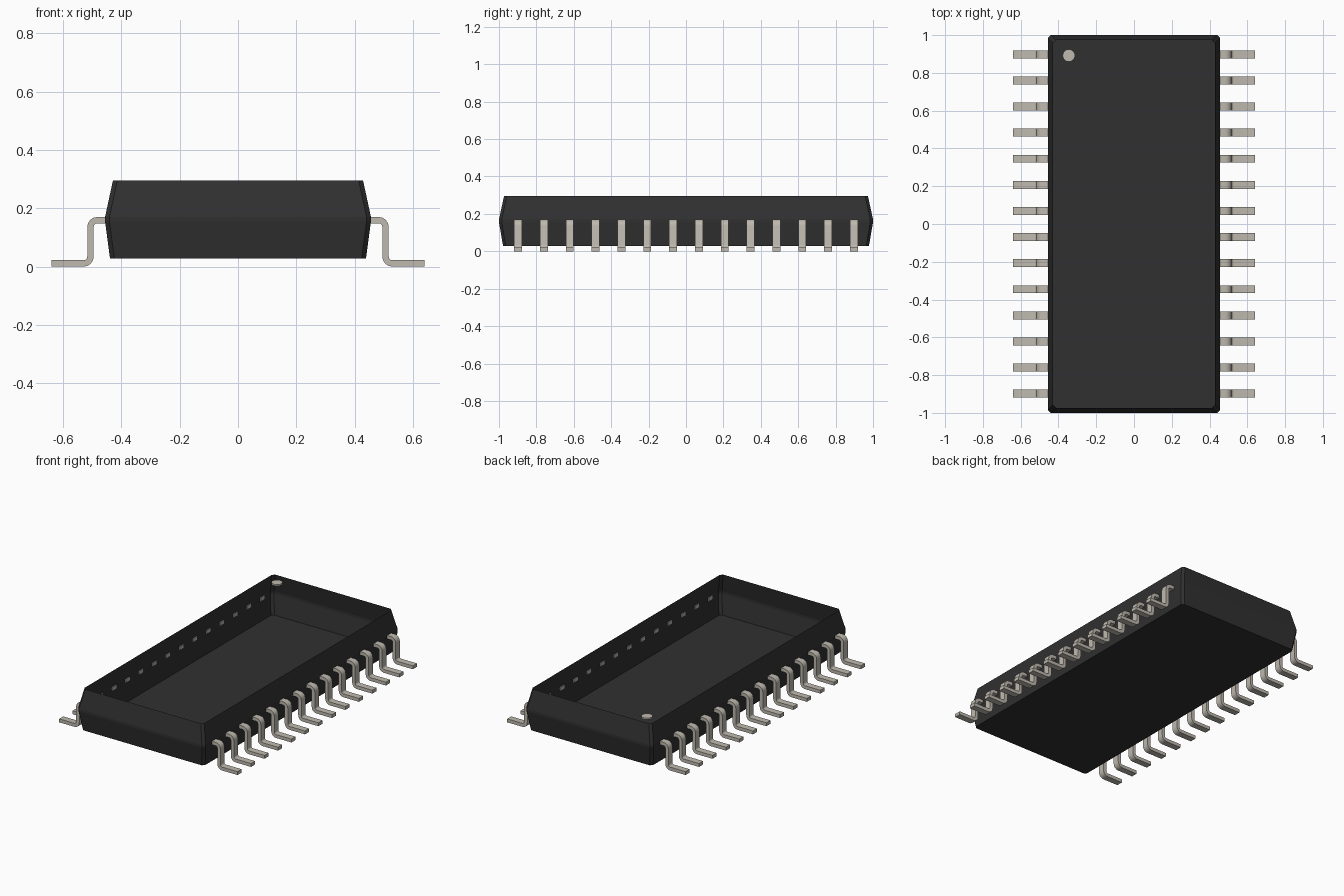
import bpy, bmesh, math
from mathutils import Vector

cube = bpy.data.objects.get("Cube")
if cube:
    bpy.data.objects.remove(cube, do_unlink=True)


def material(name, color):
    m = bpy.data.materials.new(name)
    m.use_nodes = True
    m.diffuse_color = color
    m.node_tree.nodes["Principled BSDF"].inputs["Base Color"].default_value = color
    return m


BLACK = material("black plastic", (0.03, 0.03, 0.03, 1))
METAL = material("tinned metal", (0.52, 0.49, 0.43, 1))


def add_object(name, mesh):
    ob = bpy.data.objects.new(name, mesh)
    bpy.context.collection.objects.link(ob)
    return ob


def to_mesh(name, bm, mat):
    mesh = bpy.data.meshes.new(name)
    bm.to_mesh(mesh)
    bm.free()
    mesh.materials.append(mat)
    return mesh


# Body: open-topped shell of chamfered rectangles (half width, half length, z)
LEVELS = [(0.439, 0.978, 0.028), (0.456, 1.0, 0.155),
          (0.456, 1.0, 0.17), (0.429, 0.973, 0.295)]
CHAMFER = 0.015
bm = bmesh.new()
rings = []
for hx, hy, z in LEVELS:
    c = CHAMFER
    outline = [(hx, -hy + c), (hx, hy - c), (hx - c, hy), (-hx + c, hy),
               (-hx, hy - c), (-hx, -hy + c), (-hx + c, -hy), (hx - c, -hy)]
    rings.append([bm.verts.new((x, y, z)) for x, y in outline])
bm.faces.new(rings[0][::-1])
for low, high in zip(rings, rings[1:]):
    for i in range(8):
        j = (i + 1) % 8
        bm.faces.new((low[i], low[j], high[j], high[i]))
add_object("body", to_mesh("body", bm, BLACK))

# Lead: gull-wing centre line with rounded bends, given thickness and width
THICK, WIDTH, BEND = 0.022, 0.042, 0.023
X_LEG, Z_TOP, Z_FOOT = 0.506, 0.159, THICK / 2
path = [(0.449, Z_TOP, 0)]                       # x, z, direction angle
for k in range(5):                               # shoulder bend
    a = math.pi / 2 * k / 4
    path.append((X_LEG - BEND + BEND * math.sin(a),
                 Z_TOP - BEND + BEND * math.cos(a), -a))
for k in range(5):                               # heel bend
    a = math.pi / 2 * k / 4
    path.append((X_LEG + BEND - BEND * math.cos(a),
                 Z_FOOT + BEND - BEND * math.sin(a), a - math.pi / 2))
path.append((0.64, Z_FOOT, 0))

bm = bmesh.new()
sections = []
for x, z, ang in path:
    n = Vector((-math.sin(ang), 0, math.cos(ang))) * THICK / 2
    p = Vector((x, 0, z))
    w = Vector((0, WIDTH / 2, 0))
    sections.append([bm.verts.new(v) for v in (p + n + w, p + n - w, p - n - w, p - n + w)])
for a, b in zip(sections, sections[1:]):
    for i in range(4):
        j = (i + 1) % 4
        bm.faces.new((a[i], a[j], b[j], b[i]))
bm.faces.new(sections[0])
bm.faces.new(sections[-1])
bmesh.ops.recalc_face_normals(bm, faces=bm.faces)
lead_mesh = to_mesh("lead", bm, METAL)

# Fourteen leads along each long side
COUNT, REACH = 14, 0.898
for side, turn in (("left", 0), ("right", math.pi)):
    for i in range(COUNT):
        lead = add_object(f"lead_{side}_{i + 1:02d}", lead_mesh)
        lead.location.y = -REACH + 2 * REACH * i / (COUNT - 1)
        lead.rotation_euler.z = turn
bpy.ops.object.select_all(action='DESELECT')
bpy.context.view_layer.objects.active = lead
lead.select_set(True)
bpy.ops.object.shade_smooth_by_angle(angle=math.radians(35))

# Pin-one marker disc in the corner, level with the rim
bm = bmesh.new()
bmesh.ops.create_cone(bm, cap_ends=True, segments=16, radius1=0.033, radius2=0.033, depth=0.01)
marker = add_object("pin_one_marker", to_mesh("pin_one_marker", bm, METAL))
marker.location = (-0.345, 0.892, 0.29)
